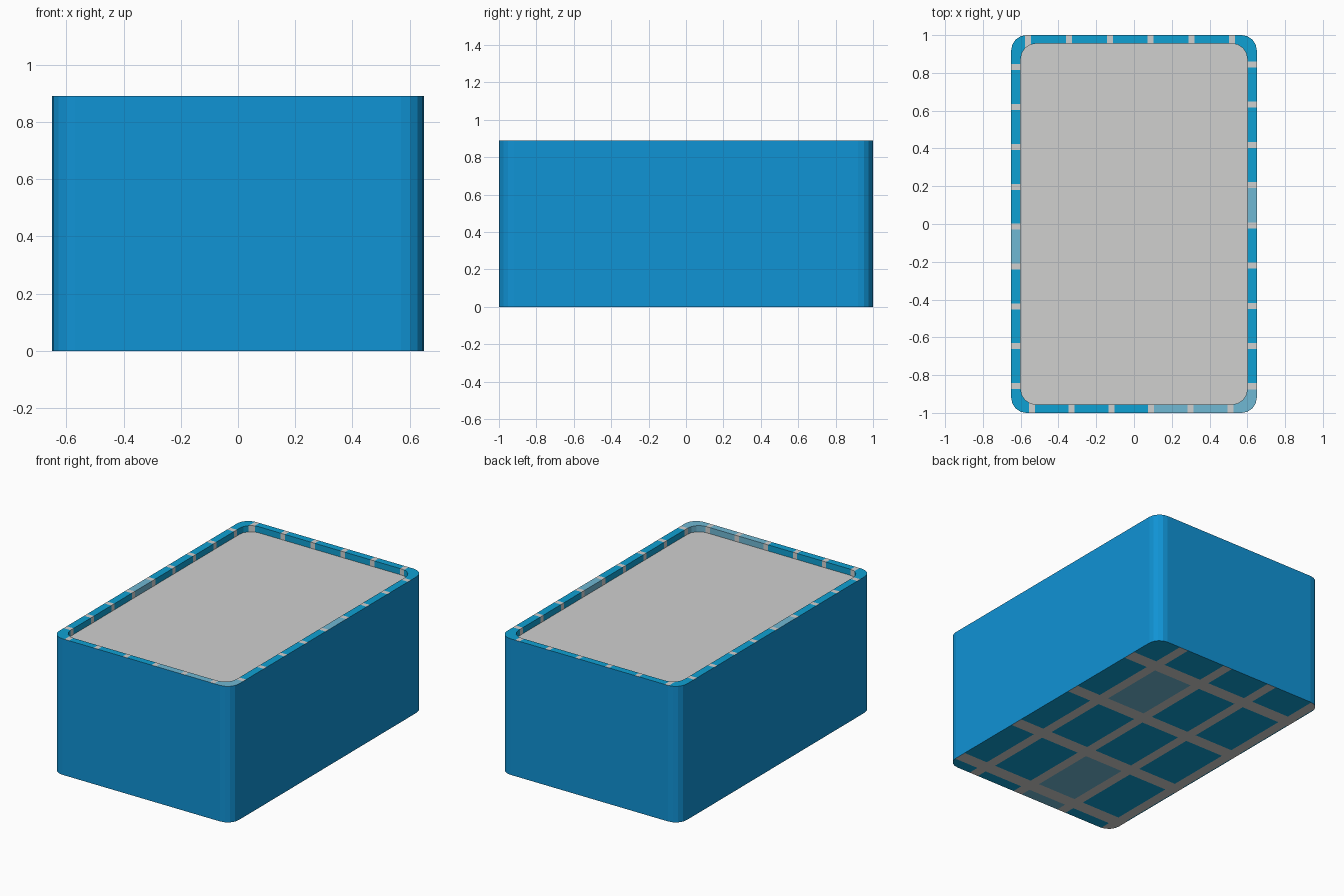
import bpy, bmesh, math

if "Cube" in bpy.data.objects:
    bpy.data.objects.remove(bpy.data.objects["Cube"])

HX, HY, H, R = 0.65, 1.0, 0.89, 0.08
IX, IY, DEPTH = 0.60, 0.955, 0.04
SEG = 4


def material(name, rgb):
    m = bpy.data.materials.new(name)
    lin = [(c / 255 / 12.92 if c < 11 else ((c / 255 + 0.055) / 1.055) ** 2.4) for c in rgb]
    m.diffuse_color = (*lin, 1)
    m.use_nodes = True
    m.node_tree.nodes["Principled BSDF"].inputs["Base Color"].default_value = m.diffuse_color
    return m


SIDE = material("side_blue", (16, 147, 213))
MATS = [material("tile_blue", (15, 161, 212)),
        material("pale_blue", (112, 184, 212)),
        material("grey", (208, 208, 207))]
TILE, PALE, GREY = 0, 1, 2


def loop(bm, hx, hy, z):
    """Rounded rectangle of vertices, counter-clockwise."""
    vs = []
    for k, (sx, sy) in enumerate([(1, 1), (-1, 1), (-1, -1), (1, -1)]):
        for i in range(SEG + 1):
            a = (k + i / SEG) * math.pi / 2
            vs.append(bm.verts.new((sx * (hx - R) + R * math.cos(a),
                                    sy * (hy - R) + R * math.sin(a), z)))
    return vs


def bridge(bm, a, b):
    n = len(a)
    for i in range(n):
        j = (i + 1) % n
        bm.faces.new((a[i], a[j], b[j], b[i]))


def cut(bm, axis, values):
    for v in values:
        co, no = [0, 0, 0], [0, 0, 0]
        co[axis], no[axis] = v, 1
        bmesh.ops.bisect_plane(bm, geom=bm.verts[:] + bm.edges[:] + bm.faces[:],
                               dist=1e-5, plane_co=co, plane_no=no)


def finish(bm, name, mats, rule=None):
    if rule:
        for f in bm.faces:
            c = f.calc_center_median()
            f.material_index = rule(c.x, c.y)
    me = bpy.data.meshes.new(name)
    bm.to_mesh(me)
    bm.free()
    for m in mats:
        me.materials.append(m)
    ob = bpy.data.objects.new(name, me)
    bpy.context.collection.objects.link(ob)
    return ob


def near(v, lines, w):
    return any(abs(v - l) < w for l in lines)


def edges(lines, w):
    return [l + s * w for l in lines for s in (-1, 1)]


# outer walls
bm = bmesh.new()
bridge(bm, loop(bm, HX, HY, 0), loop(bm, HX, HY, H))
finish(bm, "outer_walls", [SIDE])

# tiled rim and the inner lip below it, with grey joints per side
W = 0.016
back = [-0.56 + 0.216 * i for i in range(6)]
front = [-0.54 + 0.21 * i for i in range(6)]
left = [0.83 - 0.211 * i for i in range(9)]
right = [0.845 - 0.213 * i for i in range(9)]


def rim_rule(x, y):
    if abs(y) > IY - 0.03 and abs(x) < 0.58:
        if near(x, back if y > 0 else front, W):
            return GREY
    elif near(y, left if x < 0 else right, W):
        return GREY
    if y < -0.86 and x > 0.09:
        return PALE
    if abs(y) < 0.9 and ((x < -0.55 and -0.225 < y < -0.01) or (x > 0.55 and 0 < y < 0.2)):
        return PALE
    return TILE


bm = bmesh.new()
top_in = loop(bm, IX, IY, H)
bridge(bm, loop(bm, HX, HY, H), top_in)
bridge(bm, top_in, loop(bm, IX, IY, H - DEPTH))
cut(bm, 0, edges(back + front, W))
cut(bm, 1, edges(left + right, W))
finish(bm, "tiled_rim", MATS, rim_rule)

# recessed grey surface
bm = bmesh.new()
bm.faces.new(loop(bm, IX, IY, H - DEPTH))
finish(bm, "inner_surface", [MATS[GREY]])

# underside with large stretched tiles
XL = [0.44 - 0.35 * i for i in range(4)]
YL = [0.73 - 0.537 * i for i in range(4)]
WX, WY = 0.033, 0.045


def floor_rule(x, y):
    if near(x, XL, WX) or near(y, YL, WY):
        return GREY
    if XL[1] < x < XL[0] and YL[1] < y < YL[0]:
        return PALE
    if XL[2] < x < XL[1] and y < YL[2]:
        return PALE
    return TILE


bm = bmesh.new()
bm.faces.new(loop(bm, HX, HY, 0)[::-1])
cut(bm, 0, edges(XL, WX))
cut(bm, 1, edges(YL, WY))
finish(bm, "tiled_underside", MATS, floor_rule)
